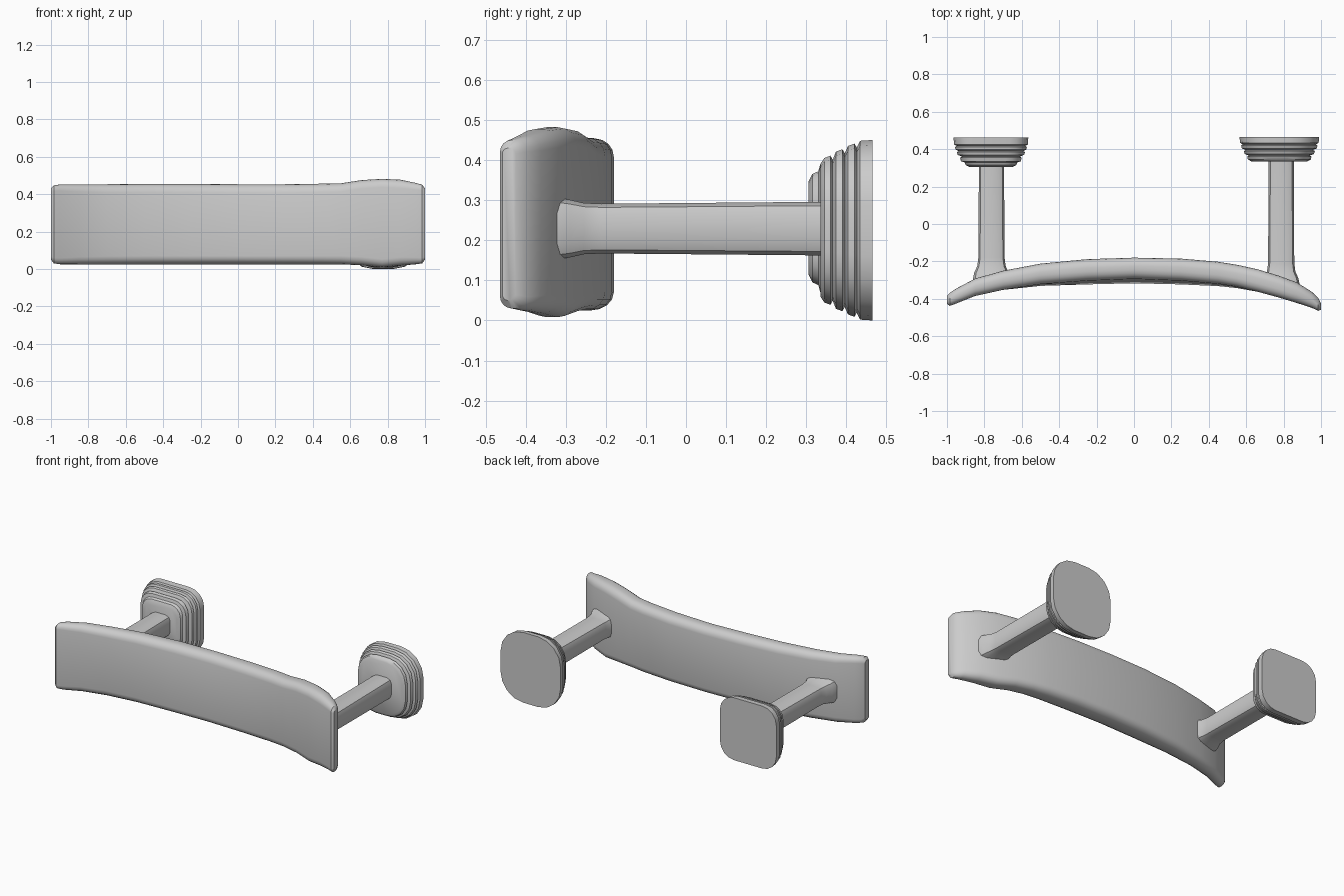
import bpy, bmesh, math
from mathutils import Vector


def rounded_loop(a, b, r, seg=4):
    """Rounded rectangle with half sizes a, b and corner radius r."""
    pts = []
    for k, (sx, sy) in enumerate([(1, 1), (-1, 1), (-1, -1), (1, -1)]):
        for i in range(seg + 1):
            t = math.pi / 2 * (k + i / seg)
            pts.append((sx * (a - r) + r * math.cos(t), sy * (b - r) + r * math.sin(t)))
    return pts


def loft(name, rings, angle=35):
    """Skin a list of equal-length rings and cap both ends."""
    bm = bmesh.new()
    loops = [[bm.verts.new(p) for p in ring] for ring in rings]
    n = len(loops[0])
    for A, B in zip(loops, loops[1:]):
        for i in range(n):
            j = (i + 1) % n
            bm.faces.new((A[i], A[j], B[j], B[i]))
    bm.faces.new(loops[0])
    bm.faces.new(loops[-1])
    bmesh.ops.recalc_face_normals(bm, faces=bm.faces)
    me = bpy.data.meshes.new(name)
    bm.to_mesh(me)
    bm.free()
    ob = bpy.data.objects.new(name, me)
    bpy.context.collection.objects.link(ob)
    bpy.ops.object.select_all(action='DESELECT')
    ob.select_set(True)
    bpy.context.view_layer.objects.active = ob
    bpy.ops.object.shade_smooth_by_angle(angle=math.radians(angle))
    return ob


def along_y(name, cx, cz, sections, corner, seg=4):
    """Loft along y; each section is (y, half width, half height)."""
    rings = []
    for y, a, b in sections:
        rings.append([(cx + u, y, cz + v)
                      for u, v in rounded_loop(a, b, corner * min(a, b), seg)])
    return loft(name, rings)


# Curved grip plate: x, front y, back y, bottom z, top z
stations = [
    (-1.0, -0.428, -0.385, 0.05, 0.43),
    (-0.985, -0.438, -0.368, 0.03, 0.447),
    (-0.95, -0.425, -0.345, 0.025, 0.452),
    (-0.85, -0.385, -0.292, 0.025, 0.453),
    (-0.7, -0.352, -0.25, 0.025, 0.453),
    (-0.5, -0.32, -0.212, 0.025, 0.455),
    (-0.25, -0.30, -0.188, 0.025, 0.455),
    (0.0, -0.29, -0.18, 0.025, 0.453),
    (0.25, -0.30, -0.185, 0.025, 0.453),
    (0.45, -0.318, -0.202, 0.025, 0.456),
    (0.55, -0.335, -0.218, 0.025, 0.458),
    (0.66, -0.362, -0.242, 0.02, 0.475),
    (0.77, -0.392, -0.275, 0.008, 0.482),
    (0.87, -0.422, -0.312, 0.018, 0.477),
    (0.95, -0.448, -0.362, 0.025, 0.46),
    (0.985, -0.464, -0.395, 0.03, 0.45),
    (1.0, -0.458, -0.425, 0.05, 0.43),
]
rings = []
for x, yf, yb, z0, z1 in stations:
    a, b = (yb - yf) / 2, (z1 - z0) / 2
    lean = 0.03 * max(0, 1 - (x / 0.65) ** 2)
    ring = []
    for u, v in rounded_loop(a, b, min(0.045, a * 0.85)):
        # lower front edge swells forward near the middle
        shift = lean * (0.5 - u / a / 2) * (0.5 - v / b / 2)
        ring.append(Vector((x, (yf + yb) / 2 + u - shift, (z0 + z1) / 2 + v)))
    rings.append(ring)
loft("grip_plate", rings)

# Posts, flaring where they meet the plate
for name, cx, y0 in (("left_post", -0.762, -0.27), ("right_post", 0.787, -0.30)):
    along_y(name, cx, 0.229,
            [(y0 - 0.03, 0.10, 0.078), (y0 + 0.01, 0.092, 0.072),
             (y0 + 0.045, 0.076, 0.064), (y0 + 0.09, 0.07, 0.062),
             (0.36, 0.067, 0.067)], corner=0.5, seg=2)

# Stepped square rosette
along_y("left_rosette", -0.765, 0.23,
        [(0.305, 0.115, 0.115), (0.315, 0.135, 0.135), (0.33, 0.142, 0.142),
         (0.335, 0.16, 0.16), (0.355, 0.165, 0.165), (0.36, 0.155, 0.155),
         (0.37, 0.178, 0.178), (0.385, 0.182, 0.182), (0.39, 0.172, 0.172),
         (0.398, 0.19, 0.19), (0.412, 0.192, 0.192), (0.418, 0.184, 0.184),
         (0.425, 0.197, 0.197), (0.463, 0.2, 0.2)], corner=0.5)

# Stepped round rosette
along_y("right_rosette", 0.777, 0.225,
        [(0.335, 0.15, 0.165), (0.345, 0.168, 0.18), (0.36, 0.172, 0.186),
         (0.366, 0.162, 0.176), (0.374, 0.185, 0.196), (0.39, 0.19, 0.202),
         (0.396, 0.18, 0.192), (0.404, 0.2, 0.21), (0.42, 0.204, 0.216),
         (0.426, 0.196, 0.206), (0.434, 0.21, 0.223), (0.465, 0.213, 0.225)],
        corner=0.75)
